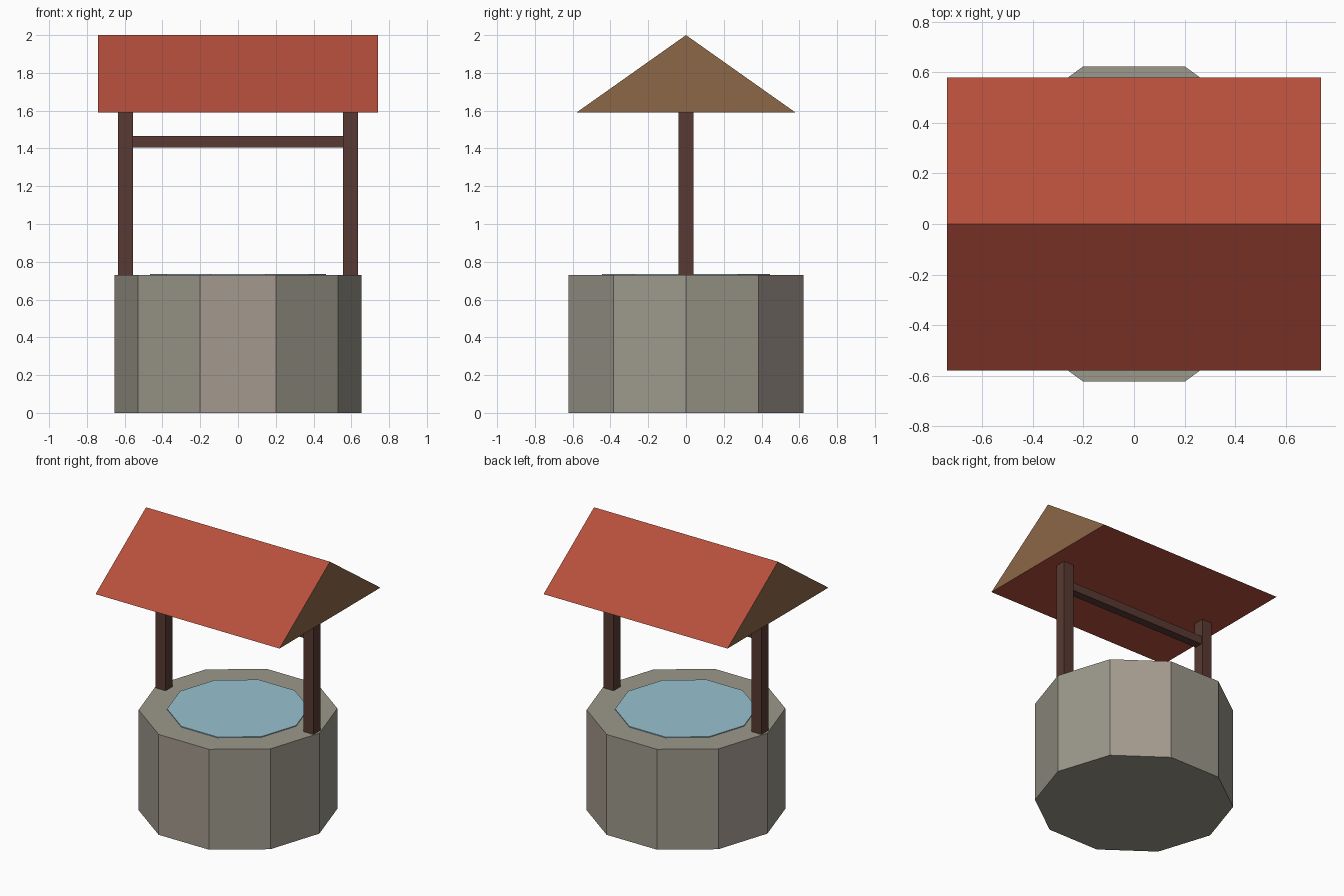
import bpy, bmesh, math

if "Cube" in bpy.data.objects:
    bpy.data.objects.remove(bpy.data.objects["Cube"])


def material(name, r, g, b):
    # sRGB 0-255 to linear
    lin = [((c / 255 + 0.055) / 1.055) ** 2.4 for c in (r, g, b)]
    m = bpy.data.materials.new(name)
    m.diffuse_color = (*lin, 1)
    m.use_nodes = True
    m.node_tree.nodes["Principled BSDF"].inputs["Base Color"].default_value = m.diffuse_color
    return m


STONE = material("grey_stone", 156, 152, 139)
WARM_STONE = material("warm_grey_stone", 163, 153, 142)
WATER = material("water_blue", 152, 193, 208)
WOOD = material("dark_wood", 88, 58, 50)
GABLE = material("gable_wood", 140, 103, 71)
ROOF = material("roof_red", 182, 79, 60)


def finish(name, bm, *mats):
    bmesh.ops.recalc_face_normals(bm, faces=bm.faces)
    me = bpy.data.meshes.new(name)
    bm.to_mesh(me)
    bm.free()
    for m in mats:
        me.materials.append(m)
    ob = bpy.data.objects.new(name, me)
    bpy.context.collection.objects.link(ob)
    return ob


def extrude(points, offset):
    """Prism: a closed outline pushed along an offset vector."""
    bm = bmesh.new()
    face = bm.faces.new([bm.verts.new(p) for p in points])
    ext = bmesh.ops.extrude_face_region(bm, geom=[face], use_keep_orig=True)
    verts = [g for g in ext["geom"] if isinstance(g, bmesh.types.BMVert)]
    bmesh.ops.translate(bm, verts=verts, vec=offset)
    return bm


def ten_sided(radius, z0, z1):
    ring = [(radius * math.cos(i * math.tau / 10),
             radius * math.sin(i * math.tau / 10), z0) for i in range(10)]
    return extrude(ring, (0, 0, z1 - z0))


def box(name, x0, x1, half_y, z0, z1, mat):
    base = [(x0, -half_y, z0), (x1, -half_y, z0), (x1, half_y, z0), (x0, half_y, z0)]
    return finish(name, extrude(base, (0, 0, z1 - z0)), mat)


# Stone wall: every third side is a slightly warmer stone
wall = finish("stone_wall", ten_sided(0.655, 0, 0.73), STONE, WARM_STONE)
for p in wall.data.polygons:
    if abs(p.normal.z) < 0.5:
        angle = math.degrees(math.atan2(p.center.y, p.center.x)) % 360
        p.material_index = 1 if int(angle // 36) % 3 == 1 else 0

# Water disc, just proud of the rim
finish("water", ten_sided(0.467, 0.70, 0.736), WATER)

# Posts and crossbar
for side, x in (("left", -0.595), ("right", 0.595)):
    box(side + "_post", x - 0.04, x + 0.04, 0.04, 0.725, 1.592, WOOD)
box("crossbar", -0.556, 0.556, 0.03, 1.406, 1.466, WOOD)

# Gabled roof: red slopes and underside, wooden gable ends
profile = [(-0.74, -0.58, 1.59), (-0.74, 0.58, 1.59), (-0.74, 0, 2.0)]
roof = finish("roof", extrude(profile, (1.48, 0, 0)), ROOF, GABLE)
for p in roof.data.polygons:
    p.material_index = 1 if abs(p.normal.x) > 0.9 else 0
